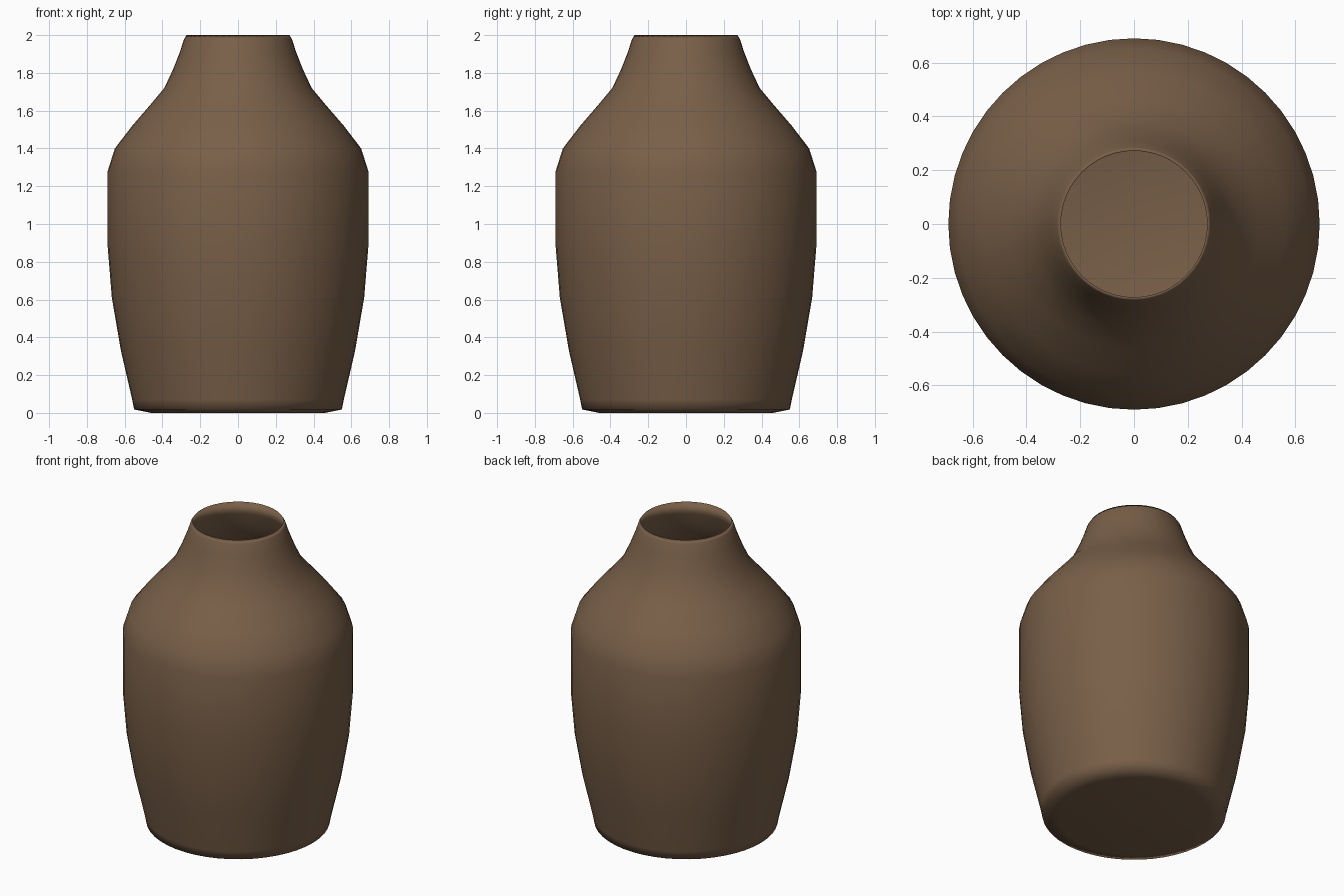
import bpy, bmesh, math

if "Cube" in bpy.data.objects:
    bpy.data.objects.remove(bpy.data.objects["Cube"])

SEGMENTS = 48

# Outer silhouette (radius, height) from base to rim
outer = [(0.46, 0.0), (0.55, 0.018), (0.56, 0.07), (0.62, 0.33), (0.668, 0.61),
         (0.69, 0.88), (0.69, 1.28), (0.652, 1.40), (0.56, 1.52), (0.465, 1.63),
         (0.39, 1.72), (0.343, 1.82), (0.308, 1.91), (0.285, 1.98), (0.272, 2.0)]

# Inner wall runs just inside the outer one, from the rim down to the floor
inner = [(r - 0.015, z) for r, z in reversed(outer[3:-2])] + [(0.52, 0.07), (0.42, 0.03)]
profile = outer + inner


def lathe(name, profile, material):
    bm = bmesh.new()
    rings = []
    for r, z in profile:
        rings.append([bm.verts.new((r * math.cos(a), r * math.sin(a), z))
                      for a in (2 * math.pi * i / SEGMENTS for i in range(SEGMENTS))])
    for low, high in zip(rings, rings[1:]):
        for i in range(SEGMENTS):
            j = (i + 1) % SEGMENTS
            bm.faces.new((low[i], low[j], high[j], high[i]))
    # Fan caps for the underside and the inside floor
    for ring, z in ((rings[0], profile[0][1]), (rings[-1], 0.02)):
        centre = bm.verts.new((0, 0, z))
        for i in range(SEGMENTS):
            bm.faces.new((ring[i], ring[(i + 1) % SEGMENTS], centre))
    bmesh.ops.recalc_face_normals(bm, faces=bm.faces)
    for f in bm.faces:
        f.smooth = True
    mesh = bpy.data.meshes.new(name)
    bm.to_mesh(mesh)
    bm.free()
    mesh.materials.append(material)
    obj = bpy.data.objects.new(name, mesh)
    bpy.context.collection.objects.link(obj)
    return obj


# Brown clay vase
clay = bpy.data.materials.new("brown_clay")
clay.diffuse_color = (0.19, 0.115, 0.065, 1)
clay.use_nodes = True
clay.node_tree.nodes["Principled BSDF"].inputs["Base Color"].default_value = clay.diffuse_color
lathe("vase", profile, clay)
